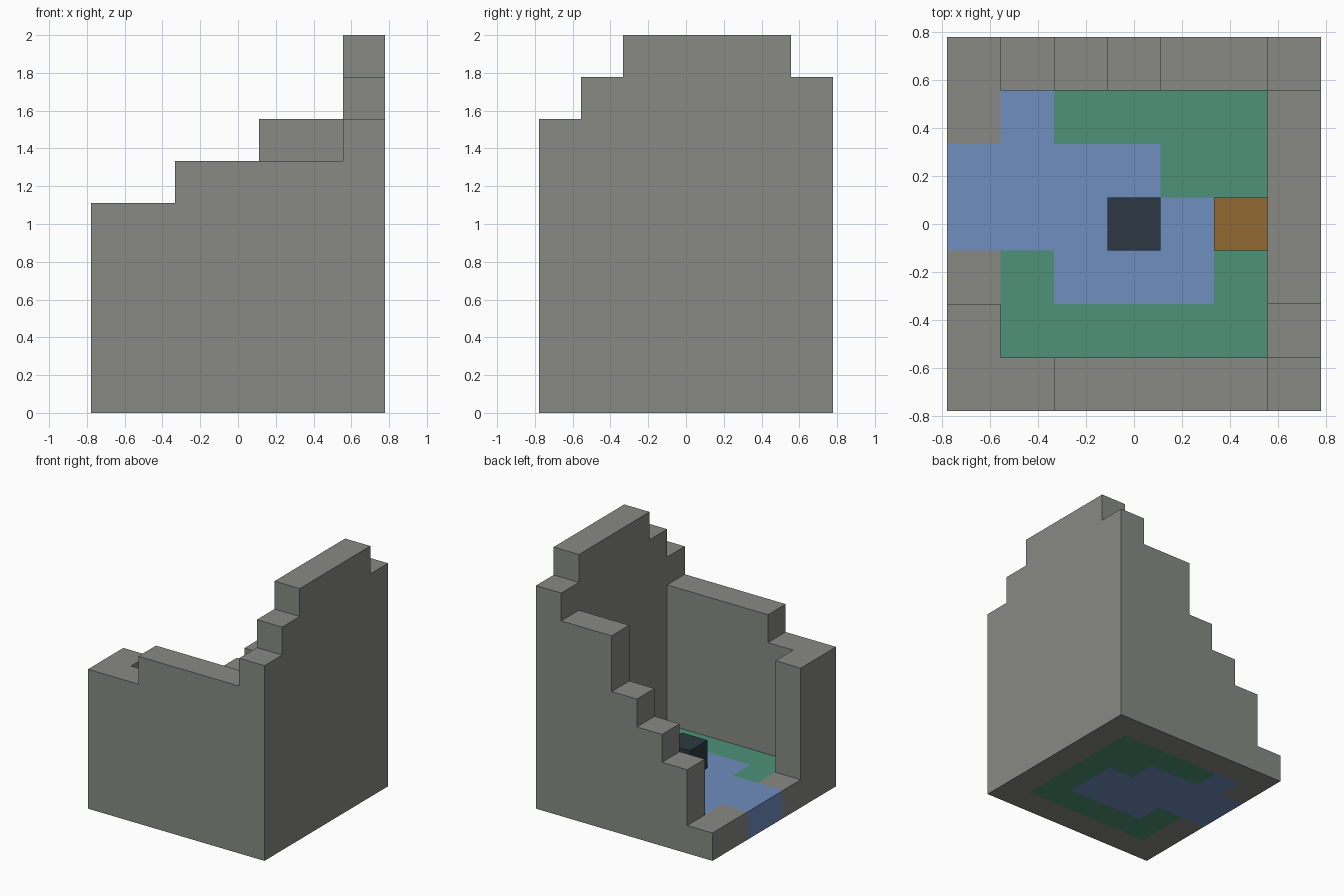
import bpy, bmesh, math
from mathutils import Vector

cube = bpy.data.objects.get("Cube")
if cube:
    bpy.data.objects.remove(cube)

UNIT = 2 / 9     # edge of one block
SIDE = 7         # blocks along each side of the ruin


def material(name, r, g, b):
    mat = bpy.data.materials.new(name)
    mat.use_nodes = True
    mat.diffuse_color = (r, g, b, 1)
    mat.node_tree.nodes["Principled BSDF"].inputs["Base Color"].default_value = (r, g, b, 1)
    return mat


stone = material("grey stone", .246, .254, .231)
grass = material("green floor", .074, .287, .191)
paving = material("blue floor", .162, .271, .521)
wood = material("brown wood", .287, .144, .032)
iron = material("dark iron", .027, .040, .056)


def column(x, y, height, base=0):
    return {(x, y, z) for z in range(base, height)}


def wall(heights, place):
    return set().union(*(column(*place(n), h) for n, h in enumerate(heights)))


# Stepped walls, listed as block heights along each side
last = SIDE - 1
parts = {
    "front_wall": (wall([5, 5, 6, 6, 6, 6], lambda n: (n, 0)), stone),
    "right_side_wall": (wall([7, 8, 9, 9, 9, 9, 8], lambda n: (last, n)), stone),
    "back_wall": (wall([1, 3, 4, 5, 7, 7], lambda n: (n, last)), stone),
    "entrance_wall": (column(0, 1, 5) | column(0, 2, 1) | column(0, 5, 1), stone),
}

# Floor: first and last blue block in each row, the rest is green
blue_rows = {2: (2, 4), 3: (0, 4), 4: (0, 3), 5: (1, 1)}
path = {(x, y, 0) for y, (a, b) in blue_rows.items() for x in range(a, b + 1)}
inside = {(x, y, 0) for x in range(1, last) for y in range(1, last)}
parts["floor_path"] = (path, paving)
parts["floor_grass"] = (inside - path, grass)

# Single blocks standing on the floor
parts["centre_block"] = (column(3, 3, 2, base=1), iron)
parts["wooden_crate"] = (column(5, 3, 2, base=1), wood)

solid = set().union(*(cells for cells, _ in parts.values()))


def build(name, cells, mat):
    """Skin the exposed sides of the blocks and merge them into large flat faces."""
    bm = bmesh.new()
    for cell in cells:
        middle = Vector(cell) + Vector((.5, .5, .5))
        for axis in range(3):
            for sign in (-1, 1):
                normal = Vector((0, 0, 0))
                normal[axis] = sign
                if tuple(int(c + n) for c, n in zip(cell, normal)) in solid:
                    continue
                u = Vector((0, 0, 0))
                u[(axis + 1) % 3] = .5
                v = normal.cross(u)
                centre = middle + normal / 2
                bm.faces.new([bm.verts.new(centre + p) for p in (-u - v, u - v, u + v, v - u)])
    bmesh.ops.remove_doubles(bm, verts=bm.verts, dist=.001)
    bmesh.ops.dissolve_limit(bm, angle_limit=math.radians(1), verts=bm.verts, edges=bm.edges)
    for vert in bm.verts:
        vert.co = (vert.co - Vector((SIDE / 2, SIDE / 2, 0))) * UNIT
    mesh = bpy.data.meshes.new(name)
    bm.to_mesh(mesh)
    bm.free()
    mesh.materials.append(mat)
    bpy.context.collection.objects.link(bpy.data.objects.new(name, mesh))


for name, (cells, mat) in parts.items():
    build(name, cells, mat)
